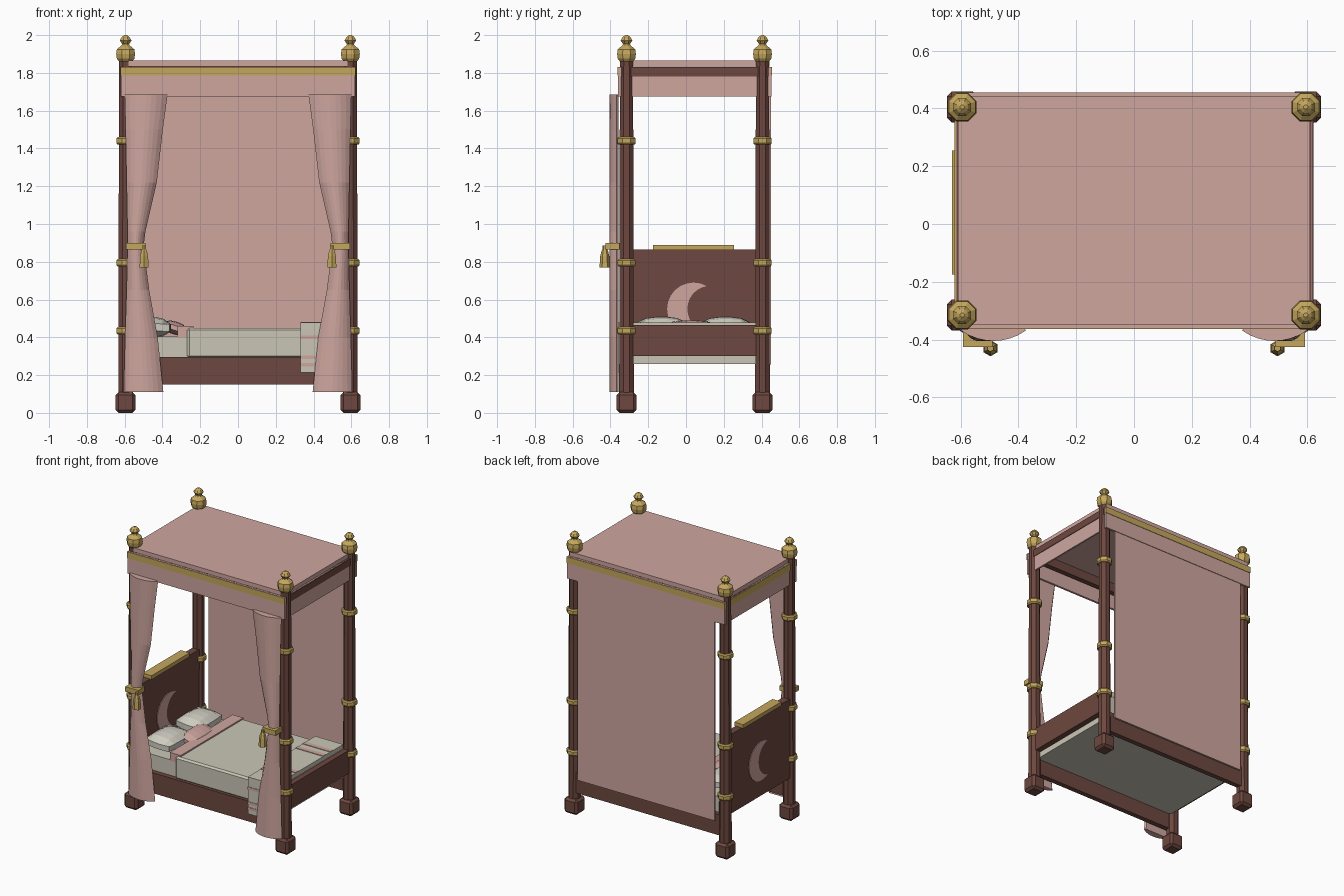
import bpy, bmesh, math

if "Cube" in bpy.data.objects:
    bpy.data.objects.remove(bpy.data.objects["Cube"], do_unlink=True)


def material(name, rgb):
    m = bpy.data.materials.new(name)
    m.use_nodes = True
    m.diffuse_color = (*rgb, 1)
    m.node_tree.nodes["Principled BSDF"].inputs["Base Color"].default_value = (*rgb, 1)
    return m


PINK = material("rose fabric", (0.62, 0.38, 0.345))
WOOD = material("dark wood", (0.155, 0.064, 0.05))
GOLD = material("brass gold", (0.56, 0.39, 0.11))
CREAM = material("cream linen", (0.59, 0.565, 0.47))
WHITE = material("pillow white", (0.64, 0.62, 0.54))


def finish(name, bm, mat):
    bmesh.ops.recalc_face_normals(bm, faces=bm.faces)
    me = bpy.data.meshes.new(name)
    bm.to_mesh(me)
    bm.free()
    me.materials.append(mat)
    ob = bpy.data.objects.new(name, me)
    bpy.context.collection.objects.link(ob)
    return ob


def box(name, mat, x, y, z, bevel=0):
    """Box given as (min, max) spans on each axis."""
    bm = bmesh.new()
    bmesh.ops.create_cube(bm, size=1)
    for v in bm.verts:
        for i, (lo, hi) in enumerate((x, y, z)):
            v.co[i] = hi if v.co[i] > 0 else lo
    if bevel:
        bmesh.ops.bevel(bm, geom=bm.edges[:], offset=bevel, segments=1, affect='EDGES')
    return finish(name, bm, mat)


def loft(name, mat, rings):
    """Closed solid through rings with equal point counts."""
    bm = bmesh.new()
    rows = [[bm.verts.new(p) for p in ring] for ring in rings]
    n = len(rows[0])
    for a, b in zip(rows, rows[1:]):
        for i in range(n):
            j = (i + 1) % n
            bm.faces.new((a[i], a[j], b[j], b[i]))
    bm.faces.new(rows[0])
    bm.faces.new(rows[-1])
    return finish(name, bm, mat)


def lathe(name, mat, x, y, profile, sides=8):
    """Faceted turning; the profile holds (radius, height) pairs."""
    turn = [(i + 0.5) * math.tau / sides for i in range(sides)]
    return loft(name, mat, [[(x + r * math.cos(a), y + r * math.sin(a), z) for a in turn]
                            for r, z in profile])


def pillow(name, mat, centre, size, tilt=0):
    """Cushion that is thick in the middle and thin at the rim."""
    bm = bmesh.new()
    bmesh.ops.create_cube(bm, size=2)
    bmesh.ops.subdivide_edges(bm, edges=bm.edges[:], cuts=4, use_grid_fill=True)
    for v in bm.verts:
        u, w = v.co.x, v.co.y
        v.co.z *= 0.35 + 0.65 * (1 - u * u) ** 0.6 * (1 - w * w) ** 0.6
        v.co.x *= 1 - 0.08 * w * w
        v.co.y *= 1 - 0.08 * u * u
    for v in bm.verts:
        v.co = [c * s / 2 for c, s in zip(v.co, size)]
    ob = finish(name, bm, mat)
    ob.location = centre
    ob.rotation_euler.y = tilt
    return ob


PX, FRONT, BACK = 0.595, -0.315, 0.405

# Four posts with feet, rings and finials
finial = [(0.03, 1.85), (0.05, 1.875), (0.054, 1.9), (0.05, 1.925), (0.024, 1.945),
          (0.02, 1.953), (0.034, 1.972), (0.022, 1.99), (0.008, 2.0)]
for sx, side in ((-1, "right"), (1, "left")):
    for y, end in ((FRONT, "front"), (BACK, "back")):
        tag, x = f"{end}_{side}", sx * PX
        box("foot_" + tag, WOOD, (x - 0.053, x + 0.053), (y - 0.053, y + 0.053), (0, 0.11), 0.016)
        lathe("post_" + tag, WOOD, x, y, [(0.042, 0.1), (0.04, 0.8), (0.038, 1.86)])
        for z in (0.435, 0.795, 1.44):
            lathe("post_ring_" + tag, GOLD, x, y,
                  [(0.046, z - 0.02), (0.053, z - 0.012), (0.053, z + 0.012), (0.046, z + 0.02)])
        lathe("finial_" + tag, GOLD, x, y, finial)

# Bed frame
box("front_rail", WOOD, (-0.57, 0.57), (-0.34, -0.305), (0.15, 0.295))
box("back_rail", WOOD, (-0.57, 0.57), (0.395, 0.43), (0.15, 0.295))
box("footboard", WOOD, (0.575, 0.615), (-0.29, 0.38), (0.3, 0.465))
box("headboard", WOOD, (-0.62, -0.57), (-0.29, 0.38), (0.3, 0.865))
box("headboard_cap", GOLD, (-0.63, -0.56), (-0.175, 0.255), (0.862, 0.89))


# Crescent plates on both faces of the headboard
def crescent(name, x0, x1, flip):
    outer = [math.radians(60 + 15 * i) for i in range(17)]
    pts = [(0.14 * math.cos(a), 0.14 * math.sin(a)) for a in outer]
    tip = math.atan2(0.121, -0.02)
    inner = [-tip + 2 * tip * i / 12 for i in range(1, 12)]
    arc = [math.pi + (math.pi - tip) * (1 - i / 6) for i in range(1, 12)]
    pts += [(0.09 + 0.123 * math.cos(a), 0.123 * math.sin(a)) for a in arc]
    loft(name, PINK, [[(x, 0.04 + flip * u, 0.55 + w) for u, w in pts] for x in (x0, x1)])


crescent("crescent_inside", -0.571, -0.566, 1)
crescent("crescent_outside", -0.624, -0.619, -1)

# Bedding
box("mattress", CREAM, (-0.57, 0.575), (-0.305, 0.395), (0.26, 0.405))
box("blanket", CREAM, (-0.27, 0.56), (-0.325, 0.4), (0.29, 0.45), 0.012)
box("blanket_fold", PINK, (-0.32, -0.235), (-0.31, 0.395), (0.4, 0.46))
box("runner_top", CREAM, (0.33, 0.55), (-0.36, 0.4), (0.44, 0.478))
box("runner_drop", CREAM, (0.33, 0.55), (-0.36, -0.342), (0.215, 0.45))
for z in (0.255, 0.295, 0.4):
    box("runner_drop_stripe", PINK, (0.33, 0.55), (-0.363, -0.358), (z - 0.009, z + 0.009))
for y in (-0.2, -0.12, 0.19, 0.27):
    box("runner_top_stripe", PINK, (0.33, 0.55), (y - 0.016, y + 0.016), (0.476, 0.482))
for y in (-0.13, 0.21):
    pillow("pillow", WHITE, (-0.455, y, 0.455), (0.2, 0.28, 0.11), 0.06)
pillow("bolster_cushion", PINK, (-0.335, 0.03, 0.45), (0.13, 0.26, 0.07), 0.3)

# Canopy
box("canopy_top", PINK, (-0.61, 0.61), (-0.35, 0.443), (1.835, 1.865))
box("canopy_front_rail", WOOD, (-0.57, 0.57), (-0.335, -0.3), (1.77, 1.835))
box("canopy_back_rail", WOOD, (-0.57, 0.57), (0.39, 0.425), (1.77, 1.835))
for y0, y1, s, end in ((-0.36, -0.345, -1, "front"), (0.438, 0.453, 1, "back")):
    box(f"valance_{end}", PINK, (-0.62, 0.62), (y0, y1), (1.675, 1.832))
    y = y0 if s < 0 else y1
    box(f"valance_{end}_trim", GOLD, (-0.623, 0.623), (y - 0.003, y + 0.003), (1.785, 1.83))
for s, side, trim in ((-1, "right", GOLD), (1, "left", WOOD)):
    def span(a, b):
        return sorted((s * a, s * b))
    box(f"canopy_{side}_rail", WOOD, span(0.58, 0.615), (-0.29, 0.38), (1.775, 1.832))
    box(f"valance_{side}", PINK, span(0.605, 0.617), (-0.345, 0.44), (1.675, 1.832))
    box(f"valance_{side}_trim", trim, span(0.613, 0.621), (-0.345, 0.44), (1.78, 1.83))

# Back hanging
box("back_curtain", PINK, (-0.54, 0.54), (0.437, 0.449), (0.255, 1.69))

# Front curtains with tiebacks and tassels: height, outer edge, inner edge
curtain = [(0.11, 0.605, 0.395), (0.4, 0.598, 0.425), (0.65, 0.59, 0.47), (0.88, 0.585, 0.5),
           (0.96, 0.585, 0.49), (1.22, 0.59, 0.43), (1.5, 0.595, 0.398), (1.685, 0.6, 0.373)]
STEPS = 8
for s, side in ((-1, "right"), (1, "left")):
    rings = []
    for z, outer, inner in curtain:
        ring = []
        for i in range(STEPS + 1):
            t = i / STEPS
            bulge = math.sin(math.pi * t) ** 0.8 if 0 < i < STEPS else 0
            ring.append((s * (outer + (inner - outer) * t), -0.368 - 0.037 * bulge, z))
        ring += [(s * (inner + 0.01), -0.358, z), (s * (outer - 0.01), -0.358, z)]
        rings.append(ring)
    loft(f"front_curtain_{side}", PINK, rings)
    box(f"tieback_{side}", GOLD, sorted((s * 0.592, s * 0.49)), (-0.425, -0.352), (0.865, 0.9))
    lathe(f"tassel_{side}", GOLD, s * 0.497, -0.43,
          [(0.028, 0.77), (0.024, 0.83), (0.018, 0.855), (0.012, 0.868), (0.012, 0.885)], 6)
